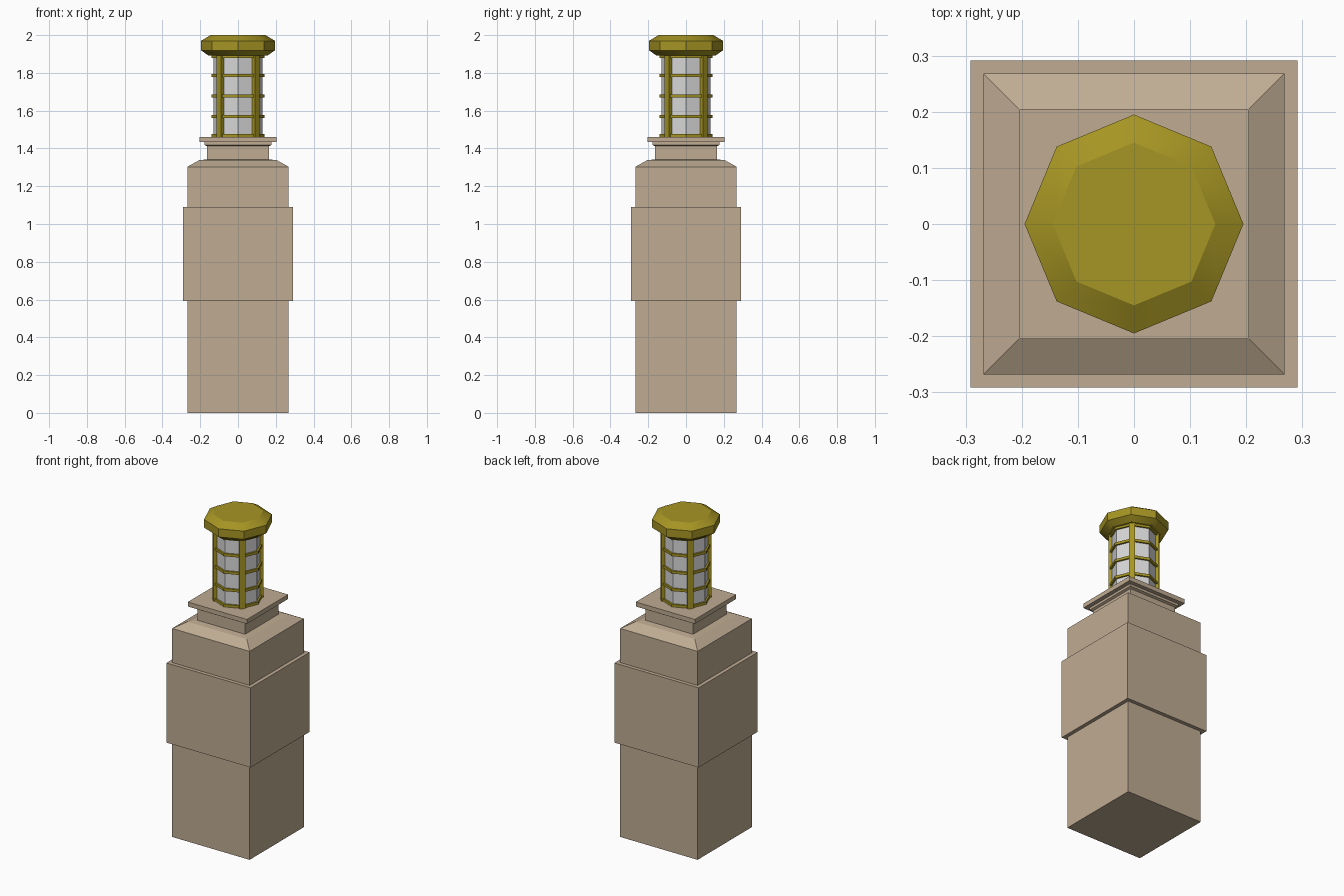
import bpy, bmesh, math
from mathutils import Matrix

if "Cube" in bpy.data.objects:
    bpy.data.objects.remove(bpy.data.objects["Cube"])


def material(name, rgb):
    m = bpy.data.materials.new(name)
    m.diffuse_color = (*rgb, 1)
    m.use_nodes = True
    m.node_tree.nodes["Principled BSDF"].inputs["Base Color"].default_value = m.diffuse_color
    return m


stone = material("tan stone", (0.52, 0.41, 0.29))
brass = material("olive brass", (0.38, 0.30, 0.017))
glass = material("pale glass", (0.68, 0.68, 0.68))


def finish(name, bm, mat):
    bmesh.ops.recalc_face_normals(bm, faces=bm.faces)
    me = bpy.data.meshes.new(name)
    bm.to_mesh(me)
    bm.free()
    me.materials.append(mat)
    ob = bpy.data.objects.new(name, me)
    bpy.context.collection.objects.link(ob)
    return ob


def stack(name, profile, sides, mat, closed=False):
    """Sweep (radius, z) points round z; four sides use half-width as radius.
    closed=True joins last point to first, giving a ring."""
    bm = bmesh.new()
    start, k = (math.pi / 4, math.sqrt(2)) if sides == 4 else (0, 1)
    loops = []
    for r, z in profile:
        loops.append([bm.verts.new((r * k * math.cos(start + i * math.tau / sides),
                                    r * k * math.sin(start + i * math.tau / sides), z))
                      for i in range(sides)])
    pairs = list(zip(loops, loops[1:]))
    if closed:
        pairs.append((loops[-1], loops[0]))
    else:
        bm.faces.new(loops[0][::-1])
        bm.faces.new(loops[-1])
    for a, b in pairs:
        for i in range(sides):
            j = (i + 1) % sides
            bm.faces.new((a[i], a[j], b[j], b[i]))
    return finish(name, bm, mat)


# Square stone pillar with wider band, sloped shoulder, neck and top plate
stack("stone_pillar", [
    (0.268, 0), (0.268, 0.592), (0.291, 0.592), (0.291, 1.09), (0.268, 1.09),
    (0.268, 1.303), (0.205, 1.338), (0.164, 1.342), (0.164, 1.412),
    (0.178, 1.418), (0.178, 1.433), (0.204, 1.433), (0.204, 1.461)], 4, stone)

# Octagonal glass core
stack("lantern_glass", [(0.13, 1.455), (0.13, 1.90)], 8, glass)

# Horizontal cage rings
for n, z in enumerate((1.469, 1.568, 1.677, 1.786, 1.888)):
    h = 0.008
    stack(f"cage_ring_{n + 1}", [(0.12, z - h), (0.141, z - h),
                                 (0.141, z + h), (0.12, z + h)], 8, brass, True)

# Four upright bars on the diagonals
for n in range(4):
    bm = bmesh.new()
    bmesh.ops.create_cube(bm, size=1, matrix=(
        Matrix.Rotation(math.pi / 4 + n * math.pi / 2, 4, 'Z')
        @ Matrix.Translation((0.133, 0, 1.675))
        @ Matrix.Diagonal((0.022, 0.034, 0.44, 1))))
    finish(f"cage_bar_{n + 1}", bm, brass)

# Bevelled octagonal cap
cap = stack("lantern_cap", [(0.158, 1.893), (0.195, 1.919), (0.195, 1.97),
                            (0.145, 2.0)], 8, brass)
bpy.context.view_layer.objects.active = cap
cap.select_set(True)
bpy.ops.object.shade_smooth_by_angle(angle=math.radians(28))
